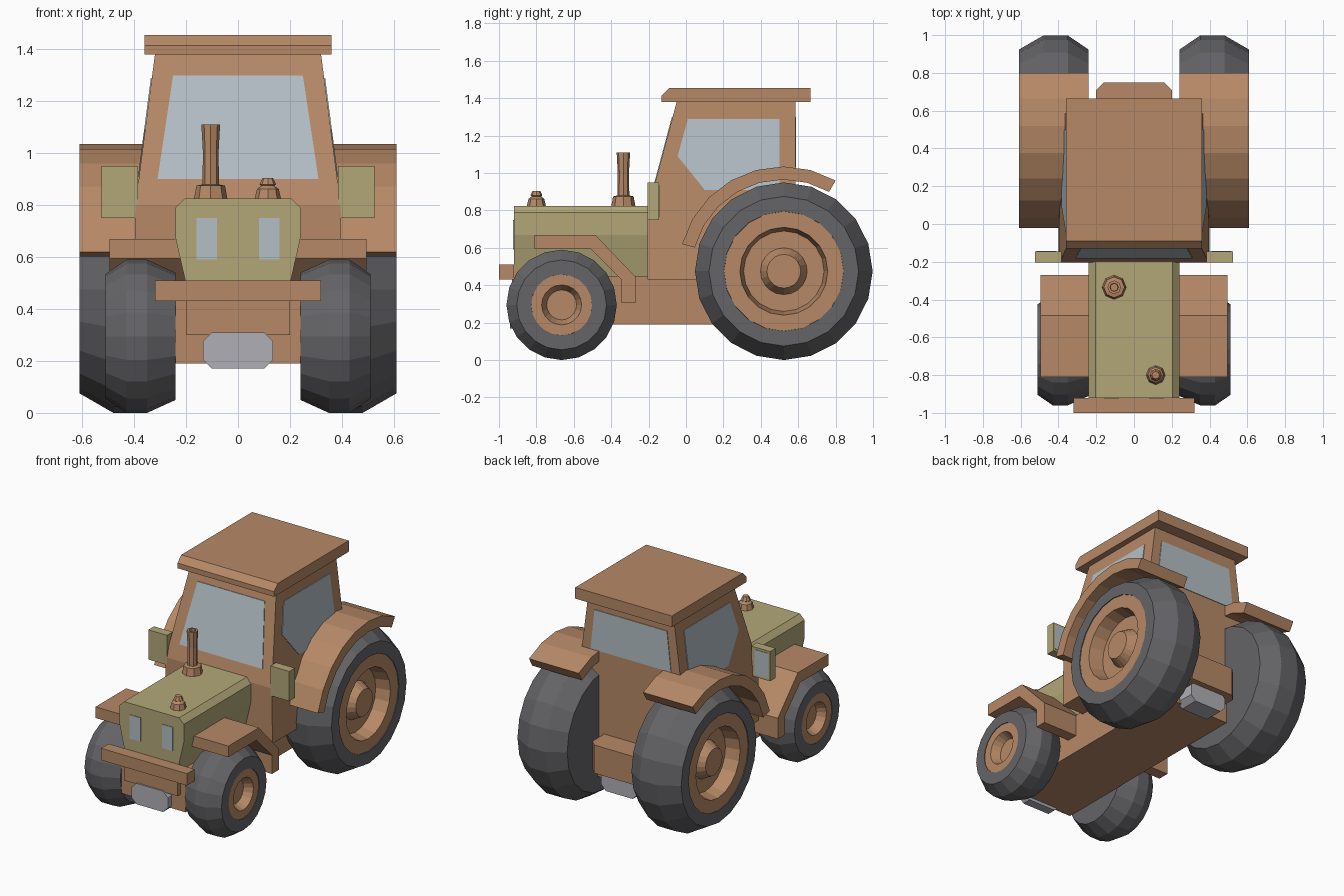
import bpy, bmesh
from math import cos, sin, pi, radians
from mathutils import Vector

if "Cube" in bpy.data.objects:
    bpy.data.objects.remove(bpy.data.objects["Cube"])


def material(name, rgb):
    m = bpy.data.materials.new(name)
    m.diffuse_color = (*rgb, 1)
    m.use_nodes = True
    m.node_tree.nodes["Principled BSDF"].inputs["Base Color"].default_value = m.diffuse_color
    return m


ORANGE = material("orange_paint", (0.47, 0.25, 0.135))
KHAKI = material("khaki_paint", (0.45, 0.39, 0.19))
RUBBER = material("rubber", (0.13, 0.13, 0.14))
GLASS = material("glass", (0.45, 0.52, 0.56))
STEEL = material("steel", (0.43, 0.43, 0.47))


def finish(name, bm, mat):
    bmesh.ops.remove_doubles(bm, verts=bm.verts, dist=1e-5)
    bmesh.ops.recalc_face_normals(bm, faces=bm.faces)
    me = bpy.data.meshes.new(name)
    bm.to_mesh(me)
    bm.free()
    me.materials.append(mat)
    ob = bpy.data.objects.new(name, me)
    bpy.context.collection.objects.link(ob)
    return ob


def prism(name, pts, direction, mat):
    """Extrude a planar polygon of 3D points along a vector."""
    bm = bmesh.new()
    f = bm.faces.new([bm.verts.new(p) for p in pts])
    r = bmesh.ops.extrude_face_region(bm, geom=[f])
    new = [v for v in r["geom"] if isinstance(v, bmesh.types.BMVert)]
    bmesh.ops.translate(bm, verts=new, vec=Vector(direction))
    if not any(len(e.link_faces) == 1 for e in bm.edges):
        return finish(name, bm, mat)
    bm.faces.new([v for v in f.verts])
    return finish(name, bm, mat)


def side_prism(name, yz, x0, x1, mat):
    return prism(name, [(x0, y, z) for y, z in yz], (x1 - x0, 0, 0), mat)


def front_prism(name, xz, y0, y1, mat):
    return prism(name, [(x, y0, z) for x, z in xz], (0, y1 - y0, 0), mat)


def box(name, x0, x1, y0, y1, z0, z1, mat):
    return side_prism(name, [(y0, z0), (y1, z0), (y1, z1), (y0, z1)], x0, x1, mat)


def lathe(name, profile, n, place, mat):
    """Revolve (height, radius) pairs; place maps (h, a, b) to a point."""
    bm = bmesh.new()
    rings = []
    for h, r in profile:
        if r == 0:
            rings.append([bm.verts.new(place(h, 0, 0))] * n)
        else:
            rings.append([bm.verts.new(place(h, r * cos(2 * pi * i / n), r * sin(2 * pi * i / n)))
                          for i in range(n)])
    for A, B in zip(rings, rings[1:]):
        for i in range(n):
            j = (i + 1) % n
            bm.faces.new(list(dict.fromkeys((A[i], A[j], B[j], B[i]))))
    return finish(name, bm, mat)


def mirrored(xz):
    return xz + [(-x, z) for x, z in reversed(xz)]


# Chassis, bumper, rear hitch and steel weights
box("chassis", -0.24, 0.24, -0.90, 0.60, 0.19, 0.45, ORANGE)
box("front_bumper", -0.32, 0.32, -1.0, -0.92, 0.43, 0.51, ORANGE)
box("bumper_mount", -0.2, 0.2, -0.93, -0.88, 0.3, 0.5, ORANGE)
prism("rear_hitch", [(-0.2, 0.55, 0.29), (0.2, 0.55, 0.29), (0.2, 0.71, 0.29), (0.16, 0.75, 0.29),
                     (-0.16, 0.75, 0.29), (-0.2, 0.71, 0.29)], (0, 0, 0.19), ORANGE)
PLATE = mirrored([(0.1, 0.17), (0.135, 0.205), (0.135, 0.275), (0.1, 0.31)])
front_prism("front_plate", PLATE, -0.94, -0.88, STEEL)
front_prism("rear_plate", PLATE, 0.58, 0.71, STEEL)

# Hood with bevelled top and tapered lower sides
front_prism("hood", mirrored([(0.185, 0.43), (0.24, 0.67), (0.24, 0.79), (0.205, 0.825)]),
            -0.92, -0.19, KHAKI)


# Cabin: side profile whose width narrows toward the roof
def cab_x(z):
    return 0.32 + (1.38 - max(z, 0.76)) * 0.13


CAB = [(-0.205, 0.43), (-0.205, 0.8), (-0.05, 1.38), (0.585, 1.38), (0.585, 0.8), (0.585, 0.43)]
cab = side_prism("cabin", CAB, -1, 1, ORANGE)
for v in cab.data.vertices:
    v.co.x *= cab_x(v.co.z)

# Roof with sloped front edge
side_prism("roof", [(-0.13, 1.38), (0.665, 1.38), (0.665, 1.455), (-0.09, 1.455), (-0.13, 1.415)],
           -0.36, 0.36, ORANGE)


# Windows sit just proud of the cabin walls
def front_y(z):
    return -0.205 + (z - 0.8) * 0.155 / 0.58


prism("windscreen", [(x, front_y(z) - 0.004, z) for x, z in
                     mirrored([(0.31, 0.9), (0.25, 1.3)])], (0, 0.02, 0), GLASS)
front_prism("rear_window", mirrored([(0.30, 1.03), (0.27, 1.3)]), 0.57, 0.589, GLASS)

# Wheel profiles as (x, radius)
REAR_TYRE = [(0.24, 0), (0.24, 0.40), (0.35, 0.475), (0.48, 0.475), (0.61, 0.40), (0.61, 0.32), (0.52, 0.31)]
REAR_RIM = [(0.52, 0.32), (0.605, 0.32), (0.605, 0.235), (0.51, 0.215), (0.51, 0.125), (0.575, 0.09), (0.575, 0)]
FRONT_TYRE = [(0.24, 0), (0.24, 0.245), (0.35, 0.295), (0.43, 0.295), (0.51, 0.24), (0.51, 0.163), (0.44, 0.16)]
FRONT_RIM = [(0.44, 0.163), (0.506, 0.163), (0.506, 0.107), (0.45, 0.08), (0.45, 0)]

# Fender side profiles
ARC = [radians(60 + 15 * i) for i in range(8)]
REAR_FENDER = ([(0.52 + 0.56 * cos(a), 0.475 + 0.56 * sin(a)) for a in ARC] +
               [(0.52 + 0.49 * cos(a), 0.475 + 0.49 * sin(a)) for a in reversed(ARC)])
FRONT_FENDER = [(-0.81, 0.595), (-0.81, 0.67), (-0.485, 0.67), (-0.27, 0.445), (-0.27, 0.305),
                (-0.345, 0.305), (-0.345, 0.43), (-0.51, 0.595)]

# Everything that exists on both sides
for s, side in ((1, "right"), (-1, "left")):
    def rear(h, a, b):
        return (s * h, 0.523 + a, 0.475 + b)

    def front(h, a, b):
        return (s * h, -0.665 + a, 0.295 + b)

    lathe(f"rear_tyre_{side}", REAR_TYRE, 20, rear, RUBBER)
    lathe(f"rear_rim_{side}", REAR_RIM, 20, rear, ORANGE)
    lathe(f"front_tyre_{side}", FRONT_TYRE, 20, front, RUBBER)
    lathe(f"front_rim_{side}", FRONT_RIM, 20, front, ORANGE)
    side_prism(f"rear_fender_{side}", REAR_FENDER, s * 0.24, s * 0.61, ORANGE)
    side_prism(f"front_fender_{side}", FRONT_FENDER, s * 0.2, s * 0.495, ORANGE)
    prism(f"side_window_{side}", [(s * (cab_x(z) + 0.004), y, z) for y, z in
          ((0.01, 1.29), (0.5, 1.29), (0.5, 0.91), (0.10, 0.91), (-0.045, 1.09))],
          (-s * 0.02, 0, 0), GLASS)
    box(f"mirror_{side}", s * 0.385, s * 0.525, -0.205, -0.145, 0.75, 0.95, KHAKI)
    box(f"mirror_glass_{side}", s * 0.41, s * 0.515, -0.15, -0.142, 0.765, 0.935, GLASS)
    box(f"headlight_{side}", s * 0.08, s * 0.16, -0.924, -0.9, 0.59, 0.75, GLASS)

# Exhaust stack and air intake on the hood
lathe("exhaust", [(0.815, 0), (0.815, 0.066), (0.875, 0.055), (0.88, 0.032), (1.0, 0.03),
                  (1.11, 0.036), (1.11, 0.022), (1.06, 0.02), (1.06, 0)], 8,
      lambda h, a, b: (-0.105, 0, 0) and (-0.105 + a, -0.335 + b, h), ORANGE)
lathe("air_intake", [(0.815, 0), (0.815, 0.053), (0.862, 0.042), (0.875, 0.025), (0.88, 0.032),
                     (0.905, 0.02), (0.905, 0)], 8,
      lambda h, a, b: (0.115 + a, -0.8 + b, h), ORANGE)
